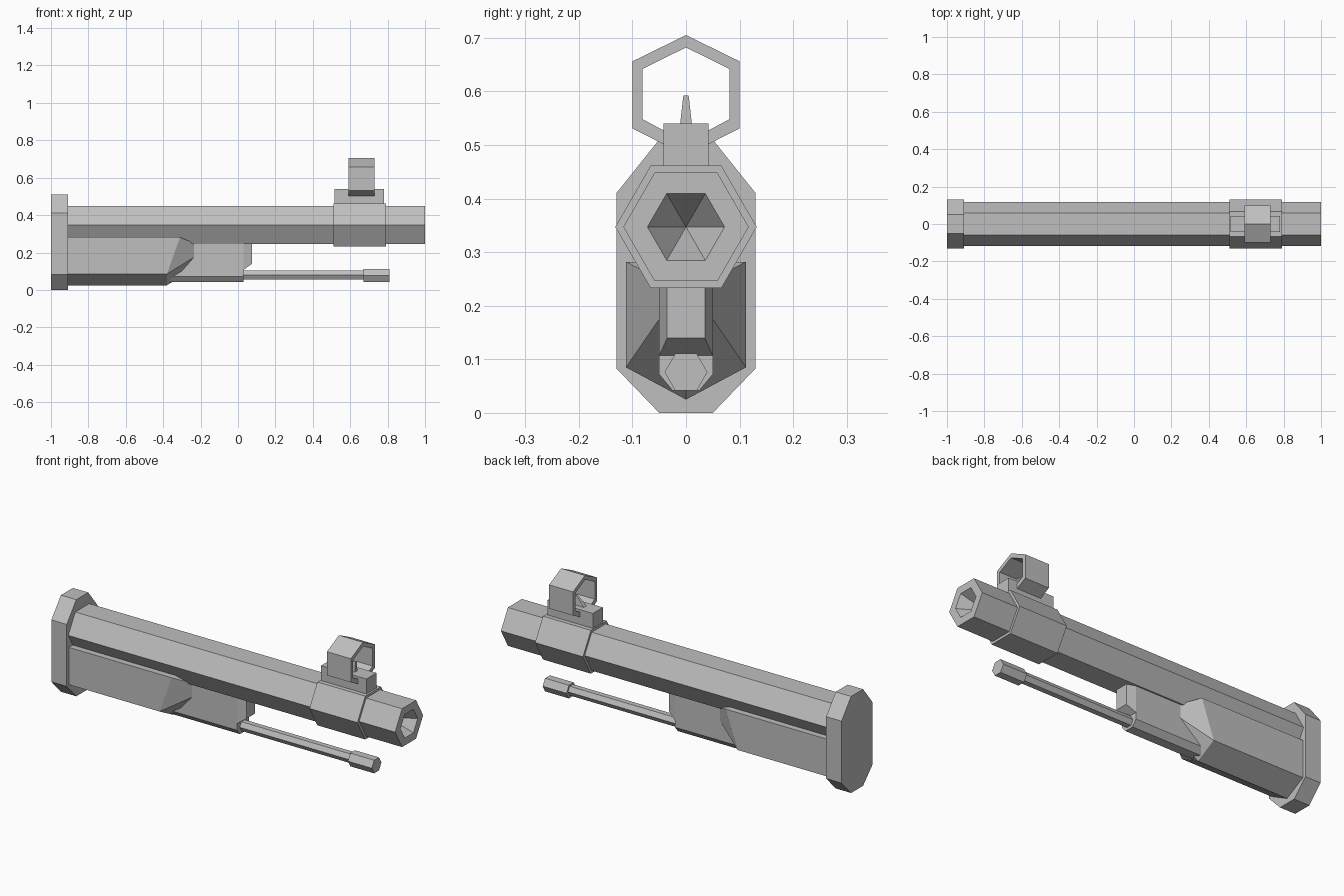
import bpy, bmesh, math

cube = bpy.data.objects.get("Cube")
if cube:
    bpy.data.objects.remove(cube, do_unlink=True)

grey = bpy.data.materials.new("plain grey")
grey.use_nodes = True
color = (0.52, 0.52, 0.52, 1)
grey.diffuse_color = color
grey.node_tree.nodes["Principled BSDF"].inputs["Base Color"].default_value = color


def loft(name, sections, closed=False):
    """Skin matching loops of (x, y, z) points, capped or joined end to end."""
    bm = bmesh.new()
    loops = [[bm.verts.new(p) for p in s] for s in sections]
    n = len(loops[0])
    pairs = list(zip(loops, loops[1:]))
    if closed:
        pairs.append((loops[-1], loops[0]))
    else:
        bm.faces.new(loops[0])
        bm.faces.new(loops[-1])
    for a, b in pairs:
        for i in range(n):
            j = (i + 1) % n
            bm.faces.new((a[i], a[j], b[j], b[i]))
    bmesh.ops.remove_doubles(bm, verts=bm.verts, dist=1e-5)
    bmesh.ops.recalc_face_normals(bm, faces=bm.faces)
    mesh = bpy.data.meshes.new(name)
    bm.to_mesh(mesh)
    bm.free()
    mesh.materials.append(grey)
    obj = bpy.data.objects.new(name, mesh)
    bpy.context.collection.objects.link(obj)
    return obj


def at(x, profile):
    return [(x, y, z) for y, z in profile]


def mirrored(half):
    """Complete a right-half profile of (y, z), listed from bottom to top."""
    return half + [(-y, z) for y, z in reversed(half) if y > 0]


def hexagon(r, zc):
    angles = [i * math.pi / 3 for i in range(6)]
    return [(r * math.cos(a), zc + r * math.sin(a)) for a in angles]


def prism(name, x0, x1, profile):
    return loft(name, [at(x0, profile), at(x1, profile)])


# Barrel with a conical bore, and the sleeve around it
AXIS = 0.347
outer = hexagon(0.117, AXIS)
loft("barrel", [at(-0.93, outer), at(1, outer),
                at(1, hexagon(0.072, AXIS)), at(0.88, hexagon(0.0001, AXIS))])
prism("barrel_sleeve", 0.51, 0.79, hexagon(0.132, AXIS))

# Octagonal end plate
prism("end_plate", -1, -0.91,
      mirrored([(0.05, 0), (0.13, 0.083), (0.13, 0.41), (0.05, 0.51)]))

# Keeled lower body that narrows at its front
body = mirrored([(0, 0.025), (0.112, 0.085), (0.112, 0.282)])
nose = mirrored([(0, 0.115), (0.05, 0.175), (0.05, 0.25)])
shoulder = [(-0.31 if z > 0.2 else -0.38, y, z) for y, z in body]
loft("lower_body", [at(-0.93, body), shoulder, at(-0.235, nose)])

# Narrow housing and its tapered front
prism("housing", -0.45, 0.03,
      mirrored([(0.025, 0.042), (0.05, 0.072), (0.05, 0.25)]))
loft("housing_front", [at(0.03, mirrored([(0.05, 0.107), (0.05, 0.255)])),
                       at(0.075, mirrored([(0.035, 0.14), (0.035, 0.255)]))])

# Rod with a thicker tip
prism("rod", 0.0, 0.68, hexagon(0.028, 0.079))
prism("rod_tip", 0.67, 0.81, hexagon(0.04, 0.076))

# Sight base, hood and post
prism("sight_base", 0.515, 0.78, mirrored([(0.042, 0.43), (0.042, 0.54)]))
hood_out = mirrored([(0, 0.48), (0.1, 0.531), (0.1, 0.656), (0, 0.705)])
hood_in = mirrored([(0, 0.505), (0.081, 0.548), (0.081, 0.642), (0, 0.682)])
loft("sight_hood", [at(0.59, hood_out), at(0.73, hood_out),
                    at(0.73, hood_in), at(0.59, hood_in)], closed=True)
post = mirrored([(0.012, 0.53), (0.005, 0.592)])
loft("sight_post", [[(0.58 if z < 0.55 else 0.64, y, z) for y, z in post],
                    at(0.69, post)])
